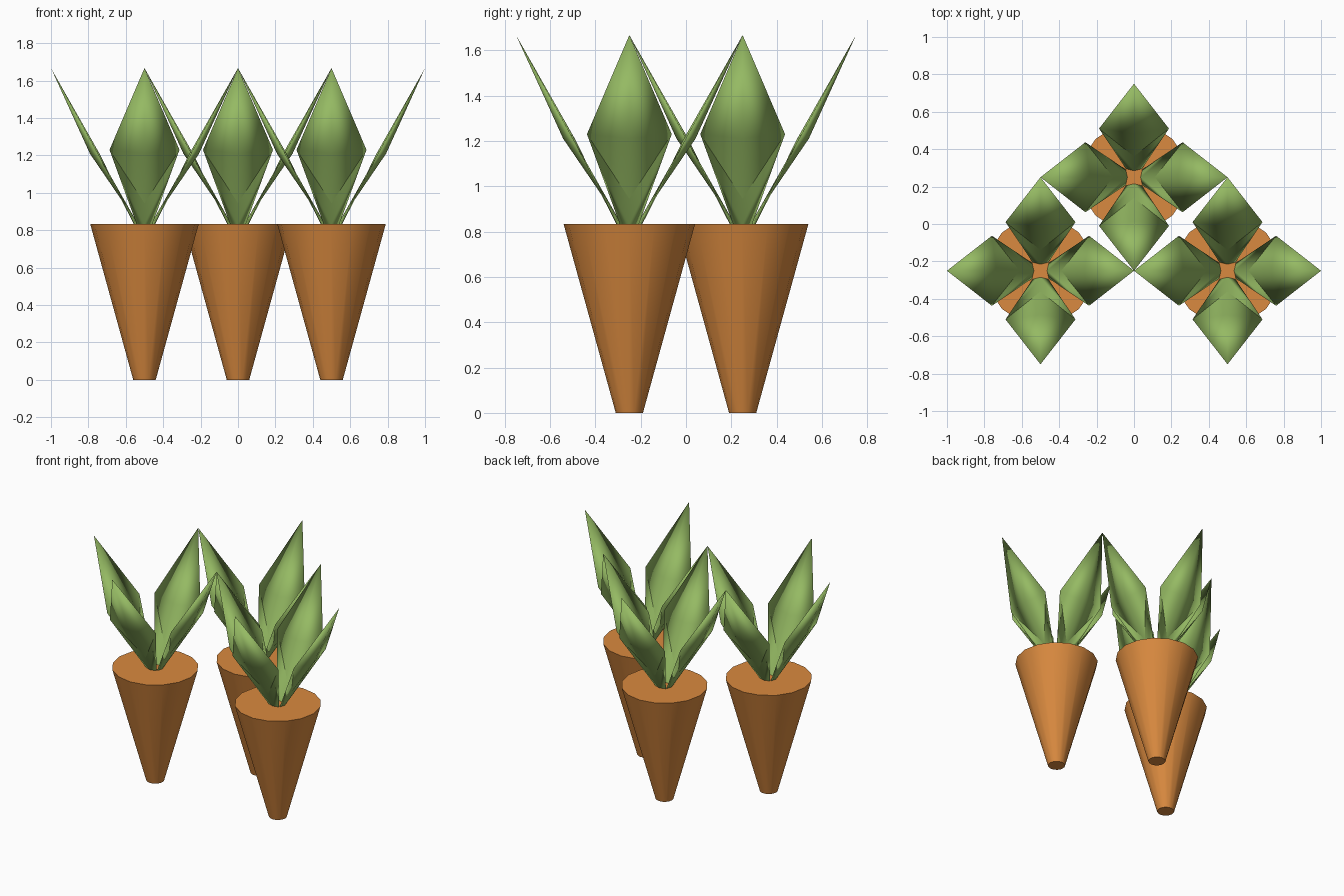
import bpy, bmesh, math
from mathutils import Matrix

old = bpy.data.objects.get("Cube")
if old:
    bpy.data.objects.remove(old, do_unlink=True)


def make_material(name, rgb):
    mat = bpy.data.materials.new(name)
    mat.use_nodes = True
    color = (*rgb, 1.0)
    mat.diffuse_color = color
    mat.node_tree.nodes["Principled BSDF"].inputs["Base Color"].default_value = color
    return mat


orange = make_material("carrot orange", (0.70, 0.255, 0.05))
green = make_material("leaf green", (0.30, 0.49, 0.125))

ROOT_HEIGHT = 0.833


def add_object(name, bm, mat, location):
    mesh = bpy.data.meshes.new(name)
    bm.to_mesh(mesh)
    bm.free()
    mesh.materials.append(mat)
    obj = bpy.data.objects.new(name, mesh)
    obj.location = location
    bpy.context.collection.objects.link(obj)
    return obj


# Tapered root: smooth side, flat caps
def add_root(name, location):
    bm = bmesh.new()
    bmesh.ops.create_cone(bm, cap_ends=True, segments=16, radius1=0.06,
                          radius2=0.29, depth=ROOT_HEIGHT,
                          matrix=Matrix.Translation((0, 0, ROOT_HEIGHT / 2)))
    for face in bm.faces:
        face.smooth = len(face.verts) == 4
    for edge in bm.edges:
        edge.smooth = all(face.smooth for face in edge.link_faces)
    add_object(name, bm, orange, location)


# Thin folded blade leaning outwards; its two sheets cross near the base
LEAF_POINTS = {
    "tip": (0.5, 0, 1.667),
    "left": (0.26, 0.187, 1.23), "right": (0.26, -0.187, 1.23),
    "outer": (0.292, 0, 1.21), "inner": (0.235, 0, 1.2),
    "base_left": (0.045, 0.042, ROOT_HEIGHT),
    "base_right": (0.045, -0.042, ROOT_HEIGHT),
    "base_outer": (0.035, 0, ROOT_HEIGHT),
    "base_inner": (0.057, 0, ROOT_HEIGHT),
}


def add_leaf(name, location, angle):
    bm = bmesh.new()
    v = {key: bm.verts.new(co) for key, co in LEAF_POINTS.items()}
    for sheet in ("outer", "inner"):
        for side in ("left", "right"):
            mid, edge = v[sheet], v[side]
            foot, corner = v["base_" + sheet], v["base_" + side]
            flip = (sheet == "inner") != (side == "right")
            for tri in ((v["tip"], mid, edge), (mid, foot, edge), (foot, corner, edge)):
                face = bm.faces.new(tri[::-1] if flip else tri)
                face.smooth = True
    bm.transform(Matrix.Rotation(angle, 4, "Z"))
    add_object(name, bm, green, location)


# Three carrots, each with four leaves
carrots = {"right": (-0.5, -0.25, 0), "left": (0.5, -0.25, 0), "back": (0, 0.25, 0)}
for label, place in carrots.items():
    add_root(label + "_carrot_root", place)
    for i in range(4):
        add_leaf(f"{label}_carrot_leaf_{i + 1}", place, i * math.pi / 2)
